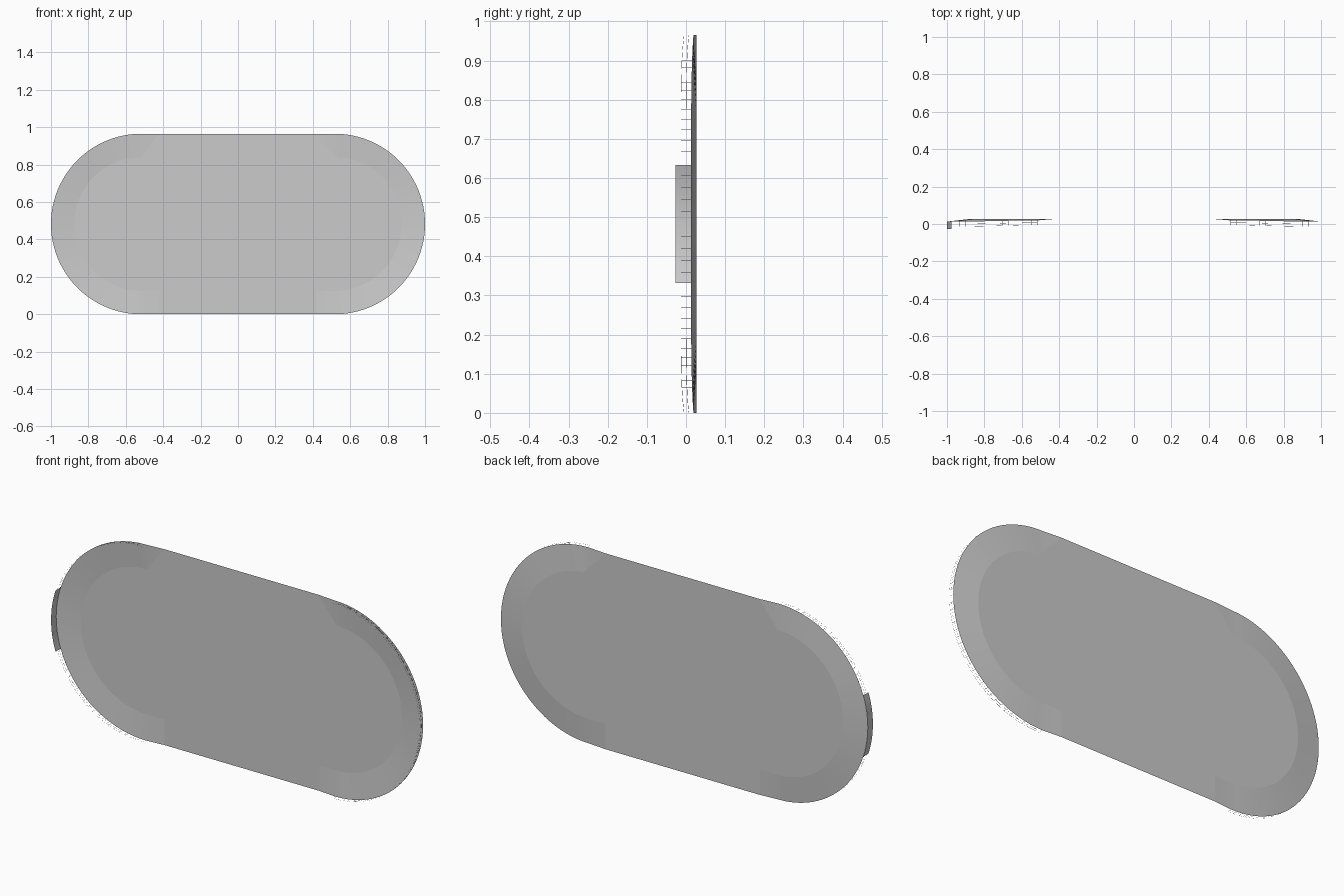
import bpy, bmesh
from math import sin, cos, pi, asin

if "Cube" in bpy.data.objects:
    bpy.data.objects.remove(bpy.data.objects["Cube"])

CX, R, INSET = 0.5175, 0.4825, 0.125   # end-arc centre, radius, rim width
CZ, BACK, RIM = R, 0.027, 0.013        # mid height, flat plane y, rim edge y
N = 48


def finish(name, bm, smooth=True):
    me = bpy.data.meshes.new(name)
    bm.to_mesh(me)
    bm.free()
    ob = bpy.data.objects.new(name, me)
    bpy.context.collection.objects.link(ob)
    if smooth:
        for p in me.polygons:
            p.use_smooth = True
    return ob


def arc(side, a, r, y):
    return (side * (CX + r * cos(a)), y, CZ + r * sin(a))


def rim_y(a):
    # the rim edge eases back towards the flat long sides
    return RIM + 0.006 * abs(sin(a)) ** 6


# flat centre panel, a single sheet reaching the long straight edges
bm = bmesh.new()
ring = []
X_IN = 0.42
for side in (1, -1):
    angs = [-pi / 2 + pi * i / N for i in range(N + 1)]
    if side < 0:
        angs.reverse()
    pts = [arc(side, a, R - INSET, BACK) for a in angs]
    s = -1 if side > 0 else 1
    pts = [(side * X_IN, BACK, CZ + s * R), (side * X_IN, BACK, CZ + s * (R - INSET))] + pts
    pts += [(side * X_IN, BACK, CZ - s * (R - INSET)), (side * X_IN, BACK, CZ - s * R)]
    ring += [bm.verts.new(p) for p in pts]
bm.faces.new(ring)
bmesh.ops.triangulate(bm, faces=bm.faces[:])
finish("centre_panel", bm, False)

# sloping rim around each rounded end, fading into the straight sides
for side, label in ((1, "right"), (-1, "left")):
    bm = bmesh.new()
    rows = [((side * X_IN, BACK, CZ - R + INSET), (side * X_IN, BACK, CZ - R))]
    for i in range(N + 1):
        a = -pi / 2 + pi * i / N
        rows.append((arc(side, a, R - INSET, BACK), arc(side, a, R, rim_y(a))))
    rows.append(((side * X_IN, BACK, CZ + R - INSET), (side * X_IN, BACK, CZ + R)))
    rows = [[bm.verts.new(p) for p in r] for r in rows]
    for p, q in zip(rows, rows[1:]):
        bm.faces.new((p[0], p[1], q[1], q[0]))
    finish(label + "_rim", bm)

# hair-thin lattice standing in front of each rounded end
W = 0.0004
for side, label in ((1, "right"), (-1, "left")):
    bm = bmesh.new()

    def strip(a0, a1, y0, y1, y2, y3):
        bm.faces.new([bm.verts.new(arc(side, a, R - 0.001, y)) for a, y in
                      ((a0, y0), (a1, y1), (a1, y2), (a0, y3))])

    def front_y(a):
        return -0.013 + 0.008 * abs(sin(a)) ** 8

    for i in range(N):
        a, b = (-pi / 2 + pi * k / N for k in (i, i + 1))
        for f in (0.0, 0.5):
            ya, yb = (front_y(t) * (1 - f) + rim_y(t) * f for t in (a, b))
            strip(a, b, ya - W, yb - W, yb + W, ya + W)
        d = W / R
        strip(a - d, a + d, front_y(a), front_y(a), rim_y(a), rim_y(a))
    finish(label + "_end_lattice", bm, False)

# curved tab on the left end
bm = bmesh.new()
half = asin(0.151 / R)
cols = []
for i in range(17):
    a = -half + 2 * half * i / 16
    cols.append([bm.verts.new(arc(-1, a, R, y)) for y in (-0.027, 0.013)])
for p, q in zip(cols, cols[1:]):
    bm.faces.new((p[0], p[1], q[1], q[0]))
finish("left_tab", bm)
